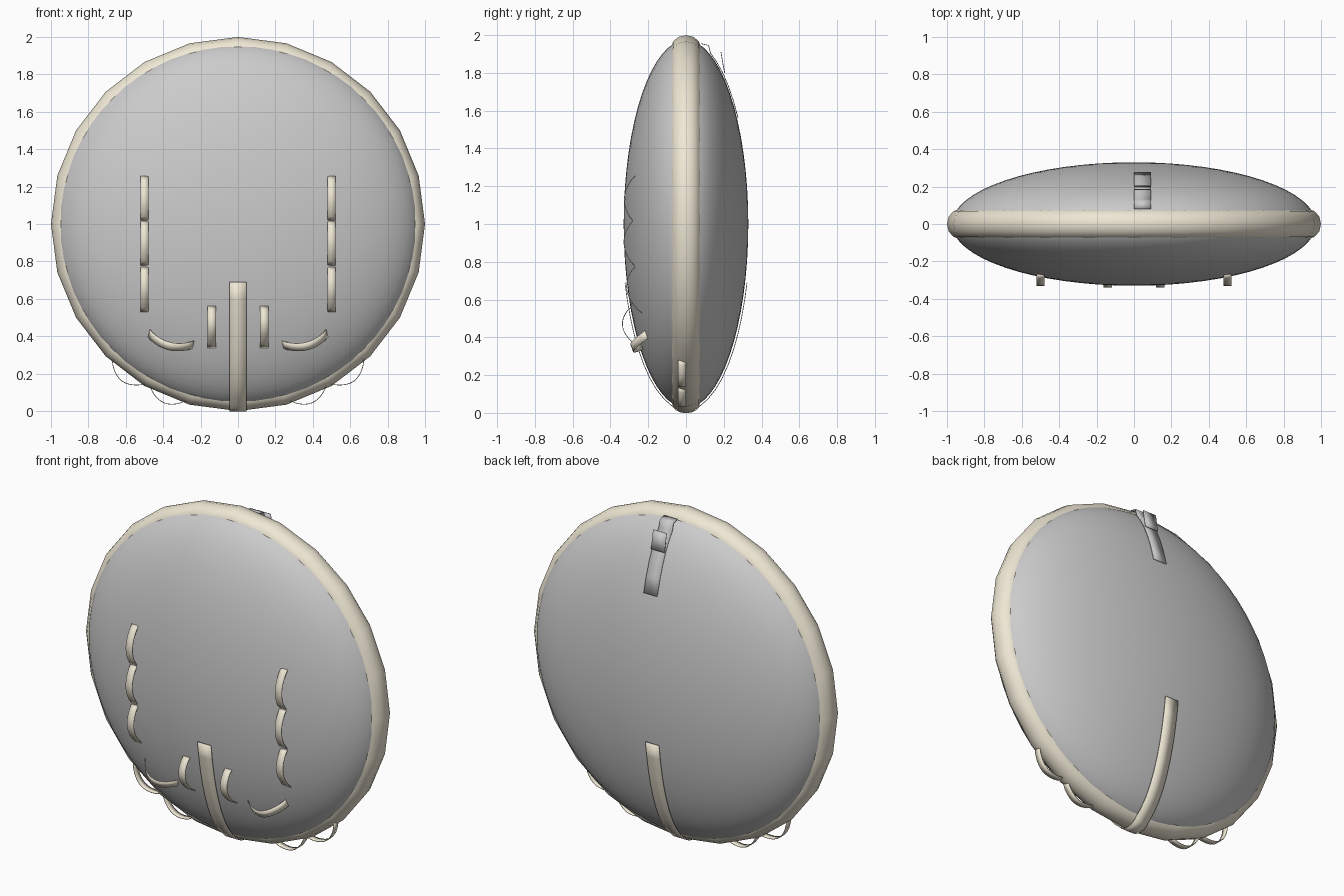
import bpy
import bmesh
from math import sin, cos, pi, radians, sqrt
from mathutils import Vector, Matrix

if "Cube" in bpy.data.objects:
    bpy.data.objects.remove(bpy.data.objects["Cube"])

A, B = 0.974, 0.33            # lens radius and half thickness
C = Vector((0, 0, 1))         # lens centre

cream = bpy.data.materials.new("cream_webbing")
cream.diffuse_color = (0.86, 0.80, 0.66, 1)
cream.use_nodes = True
cream.node_tree.nodes["Principled BSDF"].inputs["Base Color"].default_value = cream.diffuse_color


def add_object(name, bm, mat=None):
    me = bpy.data.meshes.new(name)
    bmesh.ops.recalc_face_normals(bm, faces=bm.faces)
    for f in bm.faces:
        f.smooth = True
    bm.to_mesh(me)
    bm.free()
    ob = bpy.data.objects.new(name, me)
    bpy.context.collection.objects.link(ob)
    if mat:
        me.materials.append(mat)
    return ob


def surf(x, z, side=-1, off=0.0):
    """Point on the lens and its outward normal."""
    y = side * B * sqrt(max(0, 1 - (x * x + (z - 1) ** 2) / A ** 2))
    n = Vector((x / A ** 2, y / B ** 2, (z - 1) / A ** 2)).normalized()
    return Vector((x, y, z)) + n * off, n


def ribbon(name, pts, across, width, mat=cream, mirror=False):
    """Thin strip along pts, spread by width in the across direction."""
    bm = bmesh.new()
    h = across.normalized() * width / 2
    rows = [(bm.verts.new(p - h), bm.verts.new(p + h)) for p in pts]
    for (a, b), (c, d) in zip(rows, rows[1:]):
        bm.faces.new((a, b, d, c))
    ob = add_object(name, bm, mat)
    s = ob.modifiers.new("thickness", 'SOLIDIFY')
    s.thickness = 0.004
    s.offset = 0
    if mirror:
        ob.modifiers.new("mirror", 'MIRROR')
    return ob


def arc(p, q, out, bulge, n=12):
    """Bowed path from p to q."""
    return [p.lerp(q, i / n) + out * bulge * sin(pi * i / n) ** 0.8 for i in range(n + 1)]


# Padded lens body
bm = bmesh.new()
bmesh.ops.create_uvsphere(bm, u_segments=64, v_segments=32, radius=1)
bm.transform(Matrix.Translation(C) @ Matrix.Diagonal((A, B, A, 1)) @ Matrix.Rotation(pi / 2, 4, 'X'))
add_object("body", bm)

# 24-sided rounded rim band
bm = bmesh.new()
N, M = 24, 12
rings = []
for i in range(N):
    a = 2 * pi * i / N
    ring = []
    for j in range(M):
        t = 2 * pi * j / M
        r = 0.93 + 0.07 * cos(t)
        ring.append(bm.verts.new((r * sin(a), 0.08 * sin(t), 1 + r * cos(a))))
    rings.append(ring)
for i in range(N):
    for j in range(M):
        p, q, k = rings[i], rings[(i + 1) % N], (j + 1) % M
        bm.faces.new((p[j], q[j], q[k], p[k]))
add_object("rim_band", bm, cream)

X = Vector((1, 0, 0))

# Centre strap, wrapped under the rim from front to back
heights = [0.69, 0.6, 0.5, 0.42, 0.34, 0.26, 0.19, 0.13, 0.08]
front = [surf(0, z, -1, 0.01)[0] for z in heights]
under = [Vector((0, 0.083 * sin(radians(t)), 1 - 0.93 - 0.07 * cos(radians(t)))) for t in range(-60, 61, 20)]
back = [surf(0, z, 1, 0.01)[0] for z in reversed(heights)]
ribbon("centre_strap", front + under + back, X, 0.09)

# Upright gear loops on the front, mirrored to both sides
for i, (x, top, low, bulge) in enumerate([(0.5, 1.255, 1.02, 0.05), (0.5, 1.015, 0.78, 0.05),
                                          (0.5, 0.77, 0.53, 0.06), (0.14, 0.56, 0.34, 0.07)]):
    p, q = surf(x, top)[0], surf(x, low)[0]
    ribbon(f"front_loop_{i + 1}", arc(p, q, Vector((0, -1, 0)), bulge), X, 0.045, mirror=True)

# Slanted lower loops
p, q = surf(0.475, 0.415)[0], surf(0.24, 0.355)[0]
n = surf(0.37, 0.38)[1]
ribbon("slanted_loop", arc(p, q, (n + Vector((0, 0, -0.25))).normalized(), 0.075),
       n.cross(q - p), 0.045, mirror=True)

# Loops hanging from the lower rim
for i, (a0, a1, bulge) in enumerate([(43, 30, 0.065), (28.5, 16.5, 0.055)]):
    d = [Vector((sin(radians(a)), 0, -cos(radians(a)))) for a in (a0, a1)]
    offset = C + Vector((0, -0.022, 0))
    ribbon(f"rim_loop_{i + 1}", arc(offset + d[0] * 0.985, offset + d[1] * 0.985,
           (d[0] + d[1]).normalized(), bulge), Vector((0, 1, 0)), 0.042, mirror=True)

# Grey closure tab at the upper back, with its raised flap
tab = [surf(0.045, z, 1, 0.006)[0] for z in (1.56, 1.65, 1.73, 1.8, 1.86, 1.9)]
tab += [Vector((0.045, 0.12, 1.945)), Vector((0.045, 0.08, 1.955))]
ribbon("closure_tab", tab, X, 0.09, None)
ribbon("closure_flap", [Vector((0.045, 0.205, 1.80)), Vector((0.045, 0.195, 1.85)),
                        Vector((0.045, 0.185, 1.91))], X, 0.09, None)
